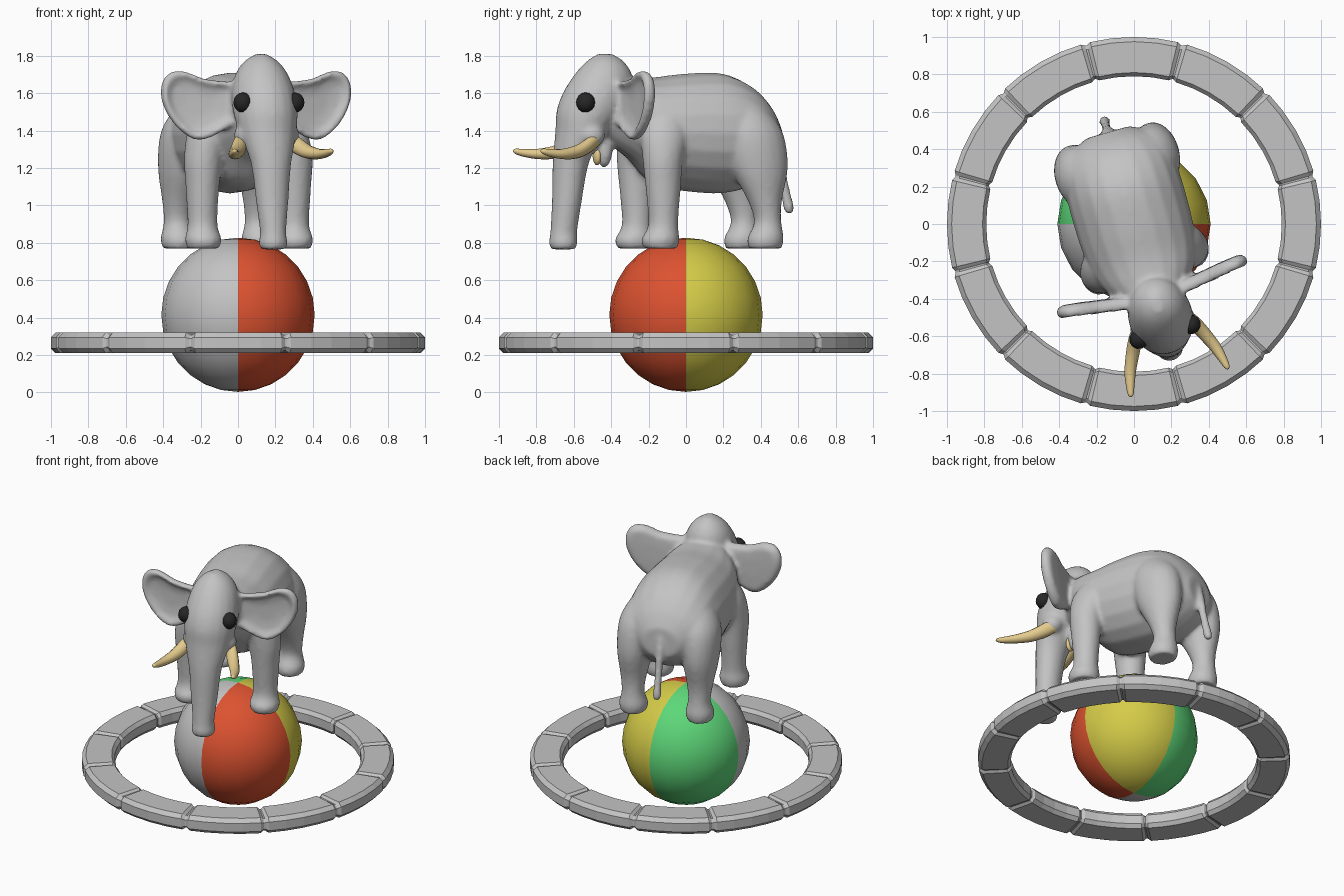
import bpy, bmesh, math
from mathutils import Vector, Matrix

if "Cube" in bpy.data.objects:
    bpy.data.objects.remove(bpy.data.objects["Cube"])

YAW = math.radians(16)  # the elephant looks slightly to one side


def material(name, r, g, b):
    m = bpy.data.materials.new(name)
    m.diffuse_color = (r, g, b, 1)
    m.use_nodes = True
    m.node_tree.nodes["Principled BSDF"].inputs["Base Color"].default_value = m.diffuse_color
    return m


GREY = material("grey", 0.55, 0.55, 0.55)
RED = material("red", 0.72, 0.085, 0.03)
YELLOW = material("yellow", 0.66, 0.60, 0.065)
GREEN = material("green", 0.11, 0.68, 0.19)
IVORY = material("ivory", 0.78, 0.60, 0.27)
BLACK = material("black", 0.02, 0.02, 0.02)


def finish(name, bm, mats, smooth=True, yaw=0.0):
    bmesh.ops.recalc_face_normals(bm, faces=bm.faces)
    for f in bm.faces:
        f.smooth = smooth
    me = bpy.data.meshes.new(name)
    bm.to_mesh(me)
    bm.free()
    for m in mats:
        me.materials.append(m)
    ob = bpy.data.objects.new(name, me)
    ob.rotation_euler.z = yaw
    bpy.context.collection.objects.link(ob)
    return ob


def spline(rows, steps=4):
    """Smooth interpolation through the section rows."""
    rows = [Vector(r) for r in rows]
    out = []
    for i in range(len(rows) - 1):
        a, b, c, d = (rows[max(0, min(len(rows) - 1, i + k))] for k in (-1, 0, 1, 2))
        for s in range(steps):
            t = s / steps
            out.append(b + (c - a) * (0.5 * t) + (a * 2 - b * 5 + c * 4 - d) * (0.5 * t * t)
                       + (b * 3 - a - c * 3 + d) * (0.5 * t ** 3))
    return out + [rows[-1]]


def loft(bm, rows, axis, side=1, n=20):
    """Elliptic sections (x, y, z, ra, rb) stacked along axis 'y' or 'z'."""
    rings = []
    for x, y, z, ra, rb in spline(rows):
        ring = []
        for k in range(n):
            a = 2 * math.pi * k / n
            u, v = ra * math.cos(a), rb * math.sin(a)
            ring.append(bm.verts.new((side * (x + u), y + (v if axis == "z" else 0),
                                      z + (v if axis == "y" else 0))))
        rings.append(ring)
    for r0, r1 in zip(rings, rings[1:]):
        for k in range(n):
            bm.faces.new((r0[k], r0[(k + 1) % n], r1[(k + 1) % n], r1[k]))
    bm.faces.new(rings[0])
    bm.faces.new(rings[-1])


def ball(bm, loc, scale, u=16, v=10):
    bmesh.ops.create_uvsphere(bm, u_segments=u, v_segments=v, radius=1,
                              matrix=Matrix.LocRotScale(Vector(loc), None, Vector(scale)))


def ear(bm, side):
    """Thick leaf with a dished front."""
    outline = [(.10, 1.66), (.22, 1.665), (.31, 1.68), (.42, 1.72), (.50, 1.695), (.53, 1.60),
               (.49, 1.48), (.40, 1.38), (.31, 1.35), (.18, 1.41), (.10, 1.48)]
    outline = [Vector(p) for p in outline]
    pts = spline(outline + [outline[0]], 3)[:-1]
    mid = Vector((.33, 1.54))

    def ring(scale, dy):
        vs = []
        for p in pts:
            q = mid + (p - mid) * scale
            vs.append(bm.verts.new((side * q.x, -.41 + (q.x - .13) * .16 + dy, q.y)))
        return vs

    rings = [ring(.35, .045), ring(.85, .04), ring(1, .012), ring(1, -.02),
             ring(.9, -.032), ring(.7, -.005), ring(.35, .004)]
    n = len(pts)
    for a, b in zip(rings, rings[1:]):
        for k in range(n):
            bm.faces.new((a[k], a[(k + 1) % n], b[(k + 1) % n], b[k]))
    bm.faces.new(rings[0])
    bm.faces.new(rings[-1])


# Elephant body: overlapping lofts fused into one smooth skin
bm = bmesh.new()
loft(bm, [(0, -.46, 1.52, .13, .16), (0, -.40, 1.50, .18, .19), (0, -.30, 1.46, .25, .225),
          (0, -.18, 1.40, .295, .285), (0, 0, 1.39, .31, .315), (0, .20, 1.385, .31, .32),
          (0, .35, 1.37, .29, .27), (0, .45, 1.35, .23, .19), (0, .51, 1.33, .12, .10)], "y")
# head and trunk
loft(bm, [(0, -.45, 1.81, .025, .04), (0, -.45, 1.77, .09, .10), (0, -.46, 1.70, .14, .155),
          (0, -.49, 1.60, .168, .19), (0, -.53, 1.50, .172, .185), (0, -.575, 1.40, .155, .145),
          (0, -.62, 1.30, .128, .11), (0, -.645, 1.20, .105, .093), (0, -.665, 1.00, .085, .078),
          (0, -.68, .86, .07, .072), (0, -.683, .80, .077, .076), (0, -.683, .765, .066, .066)], "z")
# lower jaw and tail
ball(bm, (0, -.455, 1.30), (.05, .045, .10))
loft(bm, [(0, .48, 1.40, .03, .03), (0, .51, 1.28, .03, .03), (0, .535, 1.15, .026, .026),
          (0, .562, 1.03, .028, .028), (0, .572, .99, .03, .03), (0, .575, .955, .02, .02)], "z", n=12)
for s in (1, -1):
    # front leg
    loft(bm, [(.255, -.215, .77, .085, .09), (.255, -.215, .82, .098, .103), (.255, -.20, .90, .08, .08),
              (.255, -.20, 1.10, .09, .095), (.25, -.20, 1.25, .103, .11), (.225, -.18, 1.40, .10, .13),
              (.20, -.16, 1.52, .06, .08)], "z", s)
    # rear leg
    loft(bm, [(.225, .375, .77, .083, .09), (.225, .378, .825, .093, .098), (.225, .39, .91, .073, .073),
              (.225, .375, 1.02, .085, .09), (.22, .345, 1.20, .118, .155), (.205, .31, 1.38, .13, .17),
              (.17, .28, 1.50, .11, .13), (.15, .26, 1.58, .05, .06)], "z", s)
    ball(bm, (s * .115, -.555, 1.375), (.065, .07, .065))  # cheek
    ear(bm, s)
elephant = finish("elephant_body", bm, [GREY], yaw=YAW)
skin = elephant.modifiers.new("fuse", "REMESH")
skin.mode = "VOXEL"
skin.voxel_size = 0.014
skin.use_smooth_shade = True
relax = elephant.modifiers.new("relax", "SMOOTH")
relax.factor = 0.5
relax.iterations = 6

# Tusks
for s, name in ((1, "right_tusk"), (-1, "left_tusk")):
    bm = bmesh.new()
    loft(bm, [(.12, -.52, 1.365, .035, .045), (.155, -.58, 1.325, .042, .045),
              (.195, -.66, 1.288, .040, .037), (.235, -.75, 1.275, .033, .028),
              (.258, -.83, 1.281, .023, .021), (.267, -.872, 1.289, .015, .014),
              (.268, -.885, 1.291, .005, .005)], "y", s, 12)
    finish(name, bm, [IVORY], yaw=YAW)

# Mouth lining
bm = bmesh.new()
ball(bm, (0, -.495, 1.265), (.036, .022, .05))
finish("mouth", bm, [IVORY], yaw=YAW)

# Eyes
for s, name in ((1, "right_eye"), (-1, "left_eye")):
    bm = bmesh.new()
    ball(bm, (s * .145, -.60, 1.55), (.052, .052, .054), 12, 8)
    finish(name, bm, [BLACK], yaw=YAW)

# Ball: one colour per vertical quarter
bm = bmesh.new()
ball(bm, (0, 0, .415), (.41, .41, .412), 20, 14)
for f in bm.faces:
    c = f.calc_center_median()
    f.material_index = (0 if c.y < 0 else 1) if c.x > 0 else (2 if c.y > 0 else 3)
finish("beach_ball", bm, [RED, YELLOW, GREEN, GREY])

# Ring of twelve bevelled blocks with narrow notches between them
bm = bmesh.new()
section = [(.79, .235), (.81, .21), (.975, .21), (1, .235),
           (1, .295), (.975, .32), (.81, .32), (.79, .295)]
loops = []
for i in range(12):
    for off, k in ((-14.7, .84), (-13.5, 1), (-7, 1), (0, 1), (7, 1), (13.5, 1), (14.7, .84)):
        a = math.radians(30 * i + off)
        loop = []
        for r, z in section:
            r = .895 + (r - .895) * (k + (1 - k) * .3)
            z = .265 + (z - .265) * (k - (1 - k) * .5)
            loop.append(bm.verts.new((r * math.cos(a), r * math.sin(a), z)))
        loops.append(loop)
for i, a in enumerate(loops):
    b = loops[(i + 1) % len(loops)]
    for k in range(8):
        bm.faces.new((a[k], a[(k + 1) % 8], b[(k + 1) % 8], b[k]))
finish("segmented_ring", bm, [GREY], smooth=False)
